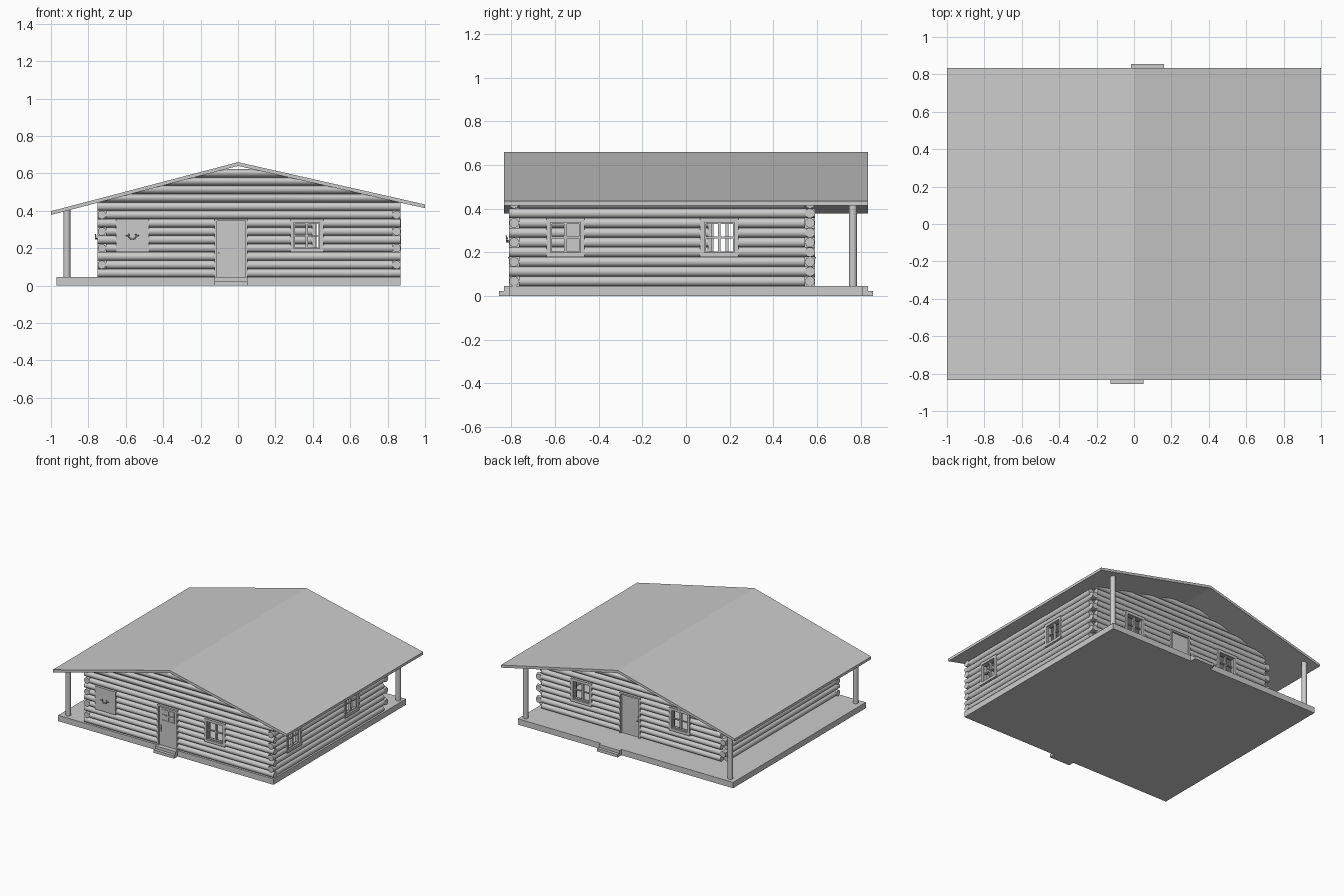
import bpy, bmesh, math
from mathutils import Matrix, Vector

cube = bpy.data.objects.get("Cube")
if cube:
    bpy.data.objects.remove(cube, do_unlink=True)

grey = bpy.data.materials.new("plain_grey")
grey.use_nodes = True
grey.diffuse_color = (0.6, 0.6, 0.6, 1)
grey.node_tree.nodes["Principled BSDF"].inputs["Base Color"].default_value = (0.6, 0.6, 0.6, 1)

FLOOR, LOG, ROWS = 0.045, 0.0445, 9
R = LOG / 2
X0, X1, Y0, Y1 = -0.75, 0.87, -0.81, 0.59          # outer faces of the log walls
RIDGE, DROP_L, DROP_R, THICK = 0.66, 0.262, 0.226, 0.02
WIN_Z0, WIN_Z1 = FLOOR + 3 * LOG, FLOOR + 7 * LOG


def finish(bm, name, smooth=False):
    bmesh.ops.recalc_face_normals(bm, faces=bm.faces)
    mesh = bpy.data.meshes.new(name)
    bm.to_mesh(mesh)
    bm.free()
    mesh.materials.append(grey)
    obj = bpy.data.objects.new(name, mesh)
    bpy.context.collection.objects.link(obj)
    if smooth:
        bpy.ops.object.select_all(action='DESELECT')
        obj.select_set(True)
        bpy.context.view_layer.objects.active = obj
        bpy.ops.object.shade_smooth_by_angle(angle=math.radians(40))
    return obj


def add_box(bm, a, b):
    a, b = Vector(a), Vector(b)
    size = [abs(v) for v in (b - a)]
    bmesh.ops.create_cube(bm, size=1, matrix=Matrix.Translation((a + b) / 2) @ Matrix.Diagonal((*size, 1)))


def box(name, a, b):
    bm = bmesh.new()
    add_box(bm, a, b)
    return finish(bm, name)


def add_log(bm, a, b, radius):
    a, b = Vector(a), Vector(b)
    turn = (b - a).to_track_quat('Z', 'Y').to_matrix().to_4x4()
    bmesh.ops.create_cone(bm, cap_ends=True, segments=16, radius1=radius, radius2=radius,
                          depth=(b - a).length, matrix=Matrix.Translation((a + b) / 2) @ turn)


class Wall:
    """A wall along x or y; u runs along it, d is the distance out from its face."""

    def __init__(self, name, along, face, out, u0, u1, long_row, openings, gable=False):
        self.name, self.along, self.face, self.out = name, along, face, out
        bm = bmesh.new()
        for row in range(ROWS + (4 if gable else 0)):
            z = FLOOR + R + row * LOG
            inset = 0 if row % 2 == long_row or row >= ROWS else LOG
            start, end = u0 + inset, u1 - inset
            cuts = sorted((a, b) for a, b, z0, z1 in openings if z0 < z < z1)
            for a, b in cuts + [(end, end)]:
                add_log(bm, self.at(start, -R, z), self.at(a, -R, z), R)
                start = b
        # trim the gable logs under the roof slopes
        if gable:
            for side, drop in ((-1, DROP_L), (1, DROP_R)):
                cut = bmesh.ops.bisect_plane(
                    bm, geom=bm.verts[:] + bm.edges[:] + bm.faces[:],
                    plane_co=(0, 0, RIDGE - THICK), plane_no=(side * drop, 0, 1), clear_outer=True)
                edges = [e for e in cut["geom_cut"] if isinstance(e, bmesh.types.BMEdge)]
                bmesh.ops.holes_fill(bm, edges=edges)
        finish(bm, name + "_logs", True)

    def at(self, u, d, z):
        v = self.face + self.out * d
        return (u, v, z) if self.along == 'x' else (v, u, z)

    def slab(self, bm, u0, u1, d0, d1, z0, z1):
        add_box(bm, self.at(u0, d0, z0), self.at(u1, d1, z1))

    def frame(self, bm, u0, u1, z0, z1, w, d0, d1, sill=True):
        self.slab(bm, u0, u0 + w, d0, d1, z0, z1)
        self.slab(bm, u1 - w, u1, d0, d1, z0, z1)
        self.slab(bm, u0 + w, u1 - w, d0, d1, z1 - w, z1)
        if sill:
            self.slab(bm, u0 + w, u1 - w, d0, d1, z0, z0 + w)

    def window(self, u0, u1, z0, z1):
        bm = bmesh.new()
        self.frame(bm, u0, u1, z0, z1, 0.02, -LOG, 0.002)
        mid, zm = (u0 + u1) / 2, (z0 + z1) / 2
        # two sashes, each with a crossbar
        for a, b in ((u0 + 0.02, mid), (mid, u1 - 0.02)):
            self.frame(bm, a, b, z0 + 0.02, z1 - 0.02, 0.006, -0.03, -0.012)
            self.slab(bm, a + 0.006, b - 0.006, -0.027, -0.015, zm - 0.004, zm + 0.004)
        finish(bm, self.name + "_window")

    def door(self, u0, u1, z0, z1, panes):
        bm = bmesh.new()
        self.frame(bm, u0, u1, z0, z1, 0.012, -LOG, 0.002, False)
        self.slab(bm, u0 + 0.012, u1 - 0.012, -0.03, -0.012, z0, z1 - 0.012)
        if panes:
            mid = (u0 + u1) / 2
            for a, b in ((u0 + 0.035, mid), (mid, u1 - 0.035)):
                for low in (0.62, 0.76):
                    base = z0 + (z1 - z0) * low
                    self.frame(bm, a, b, base, base + 0.043, 0.005, -0.012, -0.008)
        finish(bm, self.name + "_door")
        bm = bmesh.new()
        add_log(bm, self.at(u0 + 0.022, -0.012, 0.175), self.at(u0 + 0.022, 0.006, 0.175), 0.004)
        self.slab(bm, u0 + 0.016, u0 + 0.028, -0.012, -0.008, 0.15, 0.2)
        finish(bm, self.name + "_door_handle")

    def panel(self, u0, u1, z0, z1):
        bm = bmesh.new()
        self.slab(bm, u0, u1, -LOG, 0.002, z0, z1)
        finish(bm, self.name + "_panel")
        # small branching ornament on the panel
        bm = bmesh.new()
        mid, zm = (u0 + u1) / 2, (z0 + z1) / 2 - 0.005
        for s in (-1, 1):
            path = [(0, -0.012), (0.012, -0.012), (0.022, 0.002), (0.034, 0.006)]
            for (a, za), (b, zb) in zip(path, path[1:]):
                add_log(bm, self.at(mid + s * a, 0.008, zm + za), self.at(mid + s * b, 0.012, zm + zb), 0.003)
            add_log(bm, self.at(mid + s * 0.02, 0.01, zm), self.at(mid + s * 0.018, 0.014, zm + 0.014), 0.003)
        add_log(bm, self.at(mid, 0, zm - 0.012), self.at(mid, 0.014, zm - 0.012), 0.005)
        finish(bm, self.name + "_ornament", True)


def win(u):
    return (u, u + 0.176, WIN_Z0, WIN_Z1)


def door_opening(u):
    return (u, u + 0.176, FLOOR, WIN_Z1)


# log walls with their openings
front_panel, front_win, front_door = win(-0.653), win(0.28), door_opening(-0.125)
front = Wall("front_wall", 'x', Y0, -1, X0, X1, 0, [front_panel, front_win, front_door], True)
front.panel(*front_panel)
front.window(*front_win)
front.door(*front_door, True)

back_wins, back_door = [win(-0.445), win(0.395)], door_opening(-0.02)
back = Wall("back_wall", 'x', Y1, 1, X0, X1, 1, back_wins + [back_door], True)
back.door(*back_door, False)

left_wins = [win(-0.64), win(0.065)]
left = Wall("left_wall", 'y', X1, 1, Y0, Y1, 1, left_wins)

right_panel, right_win = win(-0.545), win(0.1)
right = Wall("right_wall", 'y', X0, -1, Y0, Y1, 1, [right_panel, right_win])
right.panel(*right_panel)
right.window(*right_win)

for wall, wins in ((back, back_wins), (left, left_wins)):
    for w in wins:
        wall.window(*w)

# porch floor and the two door steps
box("floor_slab", (-0.97, Y0, 0), (X1, 0.81, FLOOR))
for name, u, s in (("front", -0.125, -1), ("back", -0.015, 1)):
    box(name + "_step_upper", (u, s * 0.81, 0), (u + 0.176, s * 0.833, FLOOR))
    box(name + "_step_lower", (u, s * 0.833, 0), (u + 0.176, s * 0.856, FLOOR / 2))

# porch posts
for name, x, y in (("front_right", -0.915, -0.765), ("back_right", -0.915, 0.765), ("back_left", 0.835, 0.765)):
    top = RIDGE - THICK / 2 - abs(x) * (DROP_L if x < 0 else DROP_R)
    bm = bmesh.new()
    add_log(bm, (x, y, FLOOR), (x, y, top), 0.019)
    finish(bm, name + "_post", True)

# gable roof, one bent slab
bm = bmesh.new()
top = [(-1, RIDGE - DROP_L), (0, RIDGE), (1, RIDGE - DROP_R)]
rings = [[bm.verts.new((x, y, z - t)) for x, z in top for t in (0, THICK)] for y in (-0.833, 0.833)]
f, b = rings
for i in (0, 2):
    for ring in rings:
        bm.faces.new((ring[i], ring[i + 2], ring[i + 3], ring[i + 1]))
    for j in (i, i + 1):
        bm.faces.new((f[j], f[j + 2], b[j + 2], b[j]))
for i in (0, 4):
    bm.faces.new((f[i], f[i + 1], b[i + 1], b[i]))
finish(bm, "roof")
